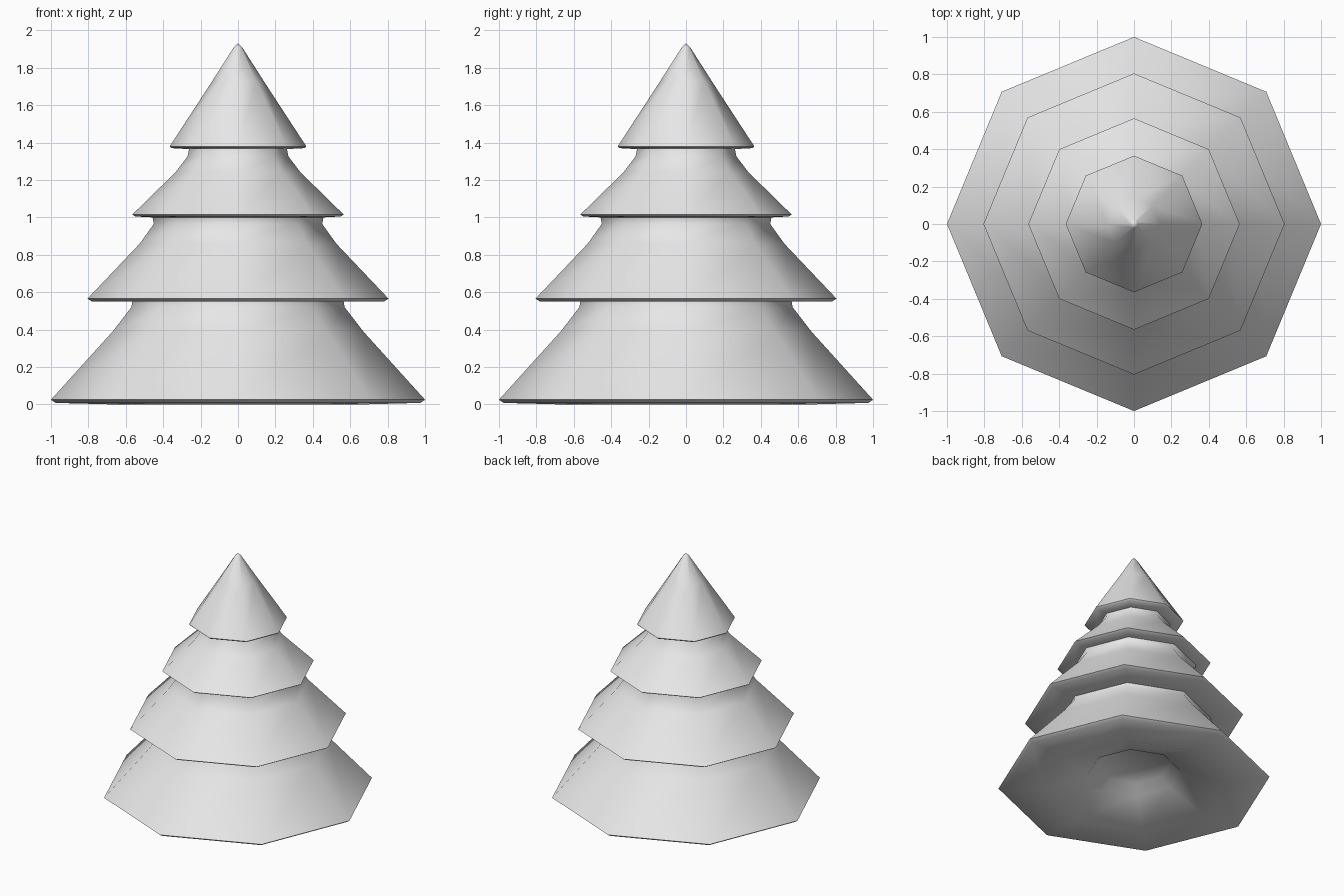
import bpy
import bmesh
from math import cos, sin, pi, radians

cube = bpy.data.objects.get("Cube")
if cube:
    bpy.data.objects.remove(cube, do_unlink=True)

SIDES = 8

# One plain grey for the whole tree
grey = bpy.data.materials.new("light grey")
grey.use_nodes = True
color = (0.8, 0.8, 0.8, 1)
grey.diffuse_color = color
grey.node_tree.nodes["Principled BSDF"].inputs["Base Color"].default_value = color

# Profile (radius, height), from the recess under the base up to the tip
underside = [(0, 0.17), (0.27, 0.18), (0.34, 0.11), (0.67, 0)]
bottom_tier = [(0.975, 0.008), (1, 0.025), (0.67, 0.39), (0.57, 0.52), (0.565, 0.55)]
second_tier = [(0.78, 0.55), (0.805, 0.565), (0.525, 0.86), (0.45, 0.965), (0.457, 1.0)]
third_tier = [(0.55, 1.005), (0.565, 1.015), (0.335, 1.24), (0.27, 1.325), (0.262, 1.365)]
top_tier = [(0.355, 1.37), (0.365, 1.38), (0.14, 1.725), (0.022, 1.91), (0, 1.93)]
profile = underside + bottom_tier + second_tier + third_tier + top_tier


def lathe(name, points, material):
    """Spin a profile into a closed, eight-sided body."""
    bm = bmesh.new()
    rings = []
    for r, z in points:
        count = SIDES if r > 0 else 1
        rings.append([bm.verts.new((r * cos(2 * pi * i / SIDES),
                                    r * sin(2 * pi * i / SIDES), z))
                      for i in range(count)])
    for low, high in zip(rings, rings[1:]):
        for i in range(SIDES):
            j = (i + 1) % SIDES
            corners = [low[i % len(low)], low[j % len(low)],
                       high[j % len(high)], high[i % len(high)]]
            bm.faces.new(list(dict.fromkeys(corners)))
    bmesh.ops.recalc_face_normals(bm, faces=bm.faces)
    mesh = bpy.data.meshes.new(name)
    bm.to_mesh(mesh)
    bm.free()
    mesh.materials.append(material)
    obj = bpy.data.objects.new(name, mesh)
    bpy.context.collection.objects.link(obj)
    return obj


# Tiered foliage, smooth around the sides and crisp at the rims
tree = lathe("tree_foliage", profile, grey)
bpy.ops.object.select_all(action="DESELECT")
tree.select_set(True)
bpy.context.view_layer.objects.active = tree
bpy.ops.object.shade_smooth_by_angle(angle=radians(60))
